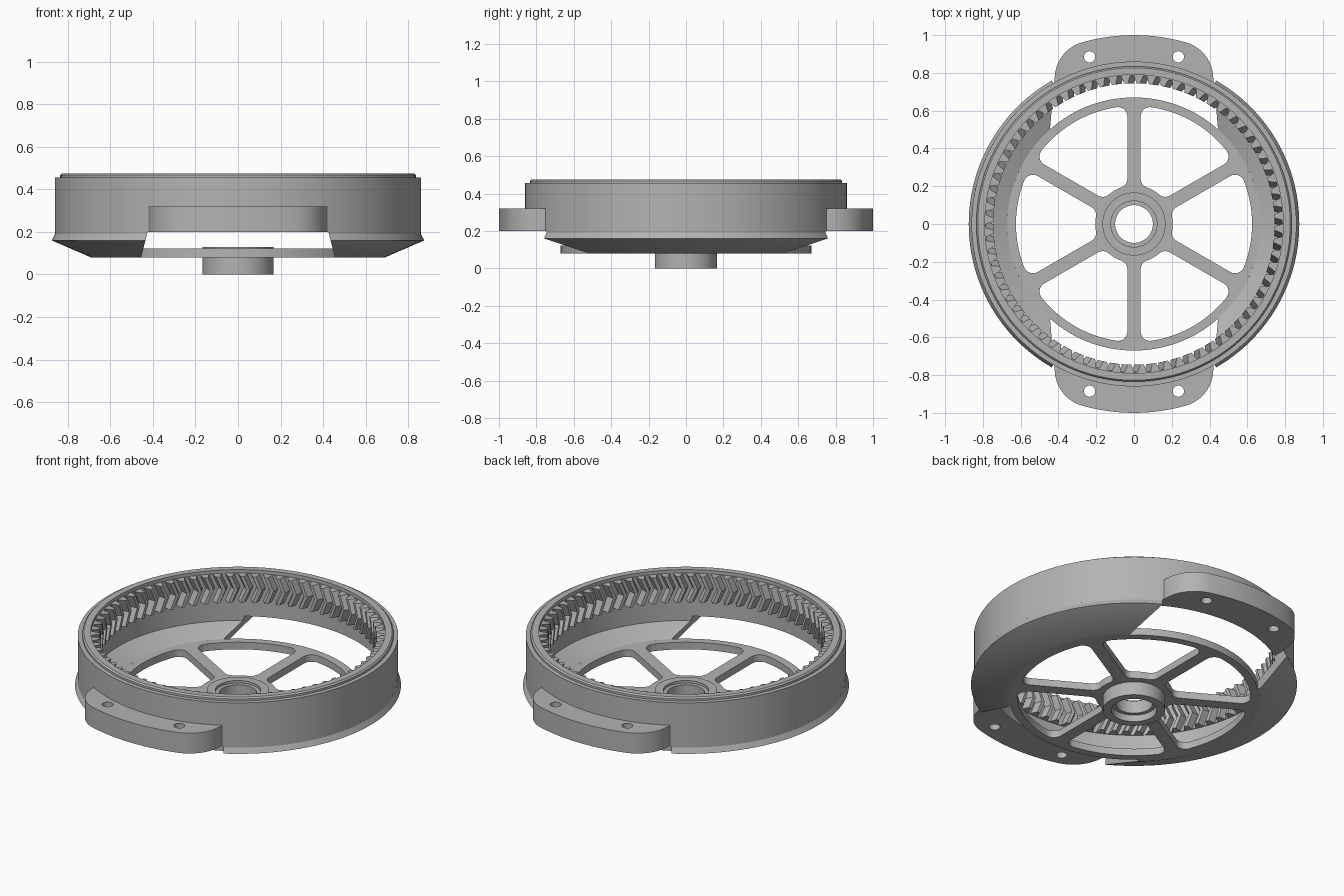
import bpy, bmesh, math
from math import sin, cos, asin, acos, pi, radians

if "Cube" in bpy.data.objects:
    bpy.data.objects.remove(bpy.data.objects["Cube"], do_unlink=True)

GREY = (0.45, 0.45, 0.45, 1)
mat = bpy.data.materials.new("satin_grey")
mat.use_nodes = True
mat.diffuse_color = GREY
mat.node_tree.nodes["Principled BSDF"].inputs["Base Color"].default_value = GREY


def finish(name, bm):
    """Turn a bmesh into a shaded, coloured object."""
    bmesh.ops.remove_doubles(bm, verts=bm.verts, dist=1e-5)
    bmesh.ops.recalc_face_normals(bm, faces=bm.faces)
    mesh = bpy.data.meshes.new(name)
    bm.to_mesh(mesh)
    bm.free()
    mesh.materials.clear()
    mesh.materials.append(mat)
    obj = bpy.data.objects.new(name, mesh)
    bpy.context.collection.objects.link(obj)
    bpy.ops.object.select_all(action='DESELECT')
    obj.select_set(True)
    bpy.context.view_layer.objects.active = obj
    bpy.ops.object.shade_smooth_by_angle(angle=radians(25))
    return obj


def skin(name, rows, closed):
    """Join rows of points, each row a closed section; closed loops the rows."""
    bm = bmesh.new()
    grid = [[bm.verts.new(p) for p in row] for row in rows]
    n = len(grid[0])
    for i in range(len(grid) if closed else len(grid) - 1):
        a, b = grid[i], grid[(i + 1) % len(grid)]
        for j in range(n):
            k = (j + 1) % n
            bm.faces.new((a[j], a[k], b[k], b[j]))
    if not closed:
        bm.faces.new(grid[0])
        bm.faces.new(grid[-1])
    return finish(name, bm)


def lathe(name, profile, steps=128):
    rows = [[(r * cos(t), r * sin(t), z) for r, z in profile]
            for t in (2 * pi * i / steps for i in range(steps))]
    return skin(name, rows, True)


def arc(cx, cy, r, a0, a1, n):
    return [(cx + r * cos(a0 + (a1 - a0) * i / n),
             cy + r * sin(a0 + (a1 - a0) * i / n)) for i in range(n + 1)]


def circle(cx, cy, r, n):
    return arc(cx, cy, r, 0, 2 * pi, n)[:-1]


def plate(name, outlines, z0, z1):
    """Extrude a flat outline with holes."""
    cu = bpy.data.curves.new(name, 'CURVE')
    cu.dimensions, cu.fill_mode, cu.extrude = '2D', 'BOTH', (z1 - z0) / 2
    for pts in outlines:
        sp = cu.splines.new('POLY')
        sp.points.add(len(pts) - 1)
        for p, (x, y) in zip(sp.points, pts):
            p.co = (x, y, 0, 1)
        sp.use_cyclic_u = True
    tmp = bpy.data.objects.new(name + "_outline", cu)
    bpy.context.collection.objects.link(tmp)
    dg = bpy.context.evaluated_depsgraph_get()
    mesh = bpy.data.meshes.new_from_object(tmp.evaluated_get(dg))
    bm = bmesh.new()
    bm.from_mesh(mesh)
    bmesh.ops.translate(bm, verts=bm.verts, vec=(0, 0, (z0 + z1) / 2))
    bpy.data.objects.remove(tmp, do_unlink=True)
    bpy.data.meshes.remove(mesh)
    bpy.data.curves.remove(cu)
    return finish(name, bm)


# Upper housing ring with a stepped lip
lathe("housing_ring", [(0.79, 0.2), (0.86, 0.2), (0.86, 0.455), (0.835, 0.455),
                       (0.835, 0.467), (0.827, 0.475), (0.79, 0.475)])

# Conical skirts on the two sides, ending at slanted straight cuts
SKIRT = [(0.67, 0.08), (0.69, 0.08), (0.875, 0.16), (0.86, 0.19), (0.86, 0.2),
         (0.79, 0.2), (0.79, 0.174), (0.67, 0.122)]
for side, name in ((1, "left_skirt"), (-1, "right_skirt")):
    rows = []
    for i in range(49):
        f = i / 24 - 1
        row = []
        for r, z in SKIRT:
            t = f * acos((0.425 + (0.2 - z) * 0.25) / r)
            row.append((side * r * cos(t), side * r * sin(t), z))
        rows.append(row)
    skin(name, rows, False)

# Herringbone internal teeth
TEETH, ROOT, TIP, BACK = 72, 0.785, 0.745, 0.8
pitch = 2 * pi / TEETH
TOOTH = ((0.0, ROOT), (0.3, ROOT), (0.5, TIP), (0.8, TIP))
LAYERS = ((0.3, 0), (0.378, -0.042), (0.455, 0))
rows = []
for i in range(TEETH):
    for u, r in TOOTH:
        t = (i + u) * pitch
        row = [(r * cos(t + s), r * sin(t + s), z) for z, s in LAYERS]
        row += [(BACK * cos(t), BACK * sin(t), z) for z in (0.455, 0.3)]
        rows.append(row)
skin("ring_gear_teeth", rows, True)

# Mounting ears with two bolt holes each
HALF, FIL = 0.42, 0.2
fy = math.sqrt((1 - FIL) ** 2 - (HALF - FIL) ** 2)
fa = math.atan2(fy, HALF - FIL)
half = (arc(0, 0, 0.858, pi / 2, acos(HALF / 0.858), 12)
        + arc(HALF - FIL, fy, FIL, 0, fa, 12)
        + arc(0, 0, 1, fa, pi / 2, 6)[1:])
ear = half + [(-x, y) for x, y in half[-2:0:-1]]
for side, name in ((-1, "front_ear"), (1, "back_ear")):
    loops = [ear] + [circle(x, 0.885, 0.03, 20) for x in (-0.235, 0.235)]
    plate(name, [[(x * side, y * side) for x, y in l] for l in loops], 0.2, 0.32)

# Six-spoke wheel: one rounded window, repeated around the hub
RO, RI, W, F = 0.625, 0.205, 0.035, 0.05
a = asin((W + F) / (RO - F))
b = asin((W + F) / (RI + F))
mid = pi / 6
half = (arc(0, 0, RI, mid, b, 4)
        + arc((RI + F) * cos(b), W + F, F, b + pi, 1.5 * pi, 8)[1:]
        + arc((RO - F) * cos(a), W + F, F, -pi / 2, a, 8)
        + arc(0, 0, RO, a, mid, 8)[1:])
mirror = [(x * cos(2 * mid) + y * sin(2 * mid), x * sin(2 * mid) - y * cos(2 * mid))
          for x, y in half[-2:0:-1]]
window = half + mirror
loops = [circle(0, 0, 0.67, 128), circle(0, 0, 0.14, 48)]
for i in range(6):
    t = pi / 6 + i * pi / 3
    loops.append([(x * cos(t) - y * sin(t), x * sin(t) + y * cos(t)) for x, y in window])
plate("spoked_wheel", loops, 0.08, 0.122)

# Hub with a bearing pocket at each end
lathe("hub", [(0.1, 0.04), (0.122, 0.04), (0.122, 0), (0.167, 0), (0.167, 0.13),
              (0.122, 0.13), (0.122, 0.115), (0.1, 0.115)], 64)
